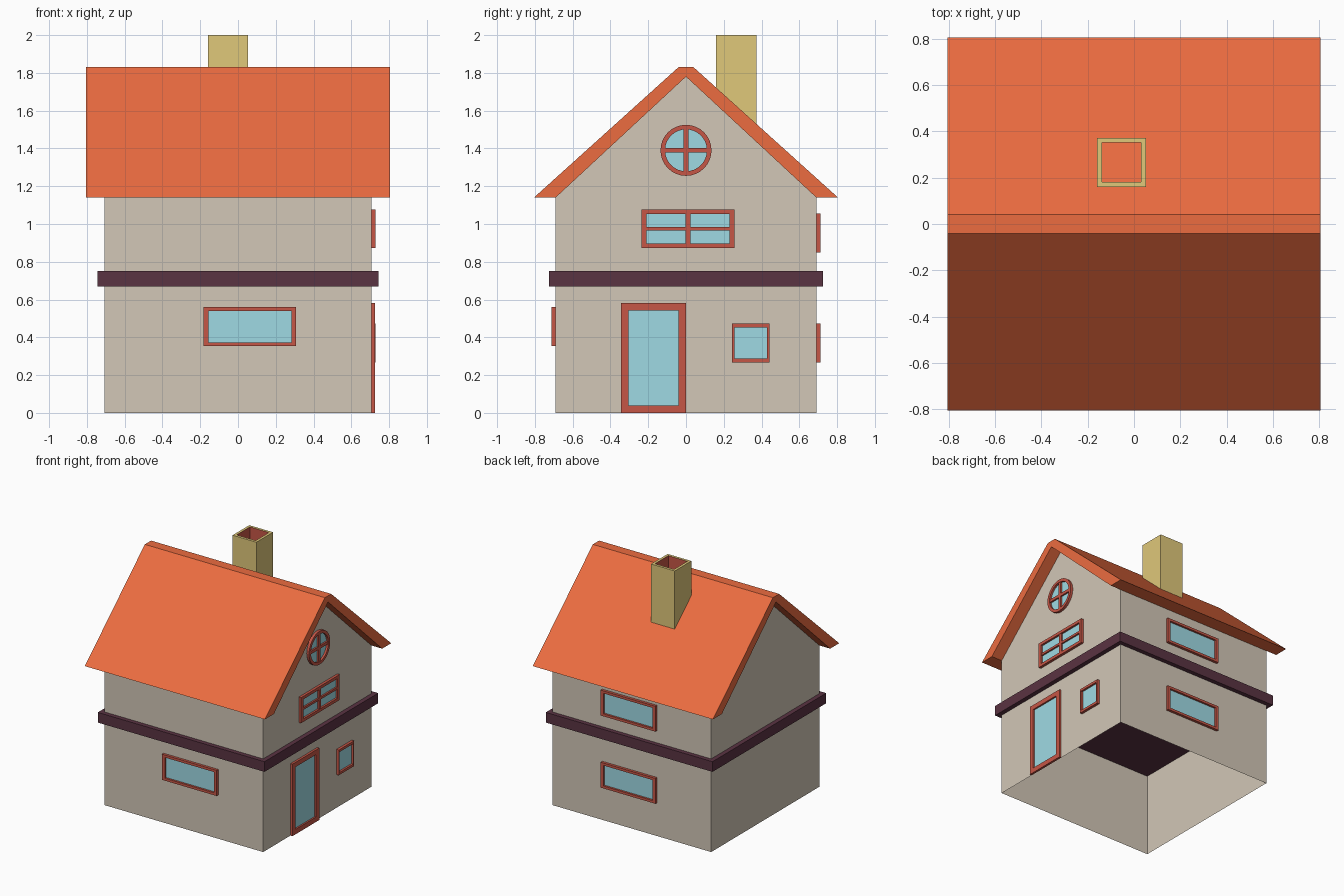
import bpy, bmesh
from math import sin, cos, tau
from mathutils import Vector

if "Cube" in bpy.data.objects:
    bpy.data.objects.remove(bpy.data.objects["Cube"])


def material(name, hex_code):
    m = bpy.data.materials.new(name)
    rgb = [int(hex_code[i:i + 2], 16) / 255 for i in (0, 2, 4)]
    lin = [c / 12.92 if c < 0.04045 else ((c + 0.055) / 1.055) ** 2.4 for c in rgb]
    m.diffuse_color = (*lin, 1)
    m.use_nodes = True
    m.node_tree.nodes["Principled BSDF"].inputs["Base Color"].default_value = m.diffuse_color
    return m


WALL = material("wall_beige", "D2C7B7")
ROOF = material("roof_orange", "EC6C40")
BAND = material("band_plum", "5A3342")
FRAME = material("frame_red", "C65646")
GLASS = material("glass_blue", "9FDAE4")
STONE = material("chimney_sand", "E0C87A")


def finish(name, bm, *mats):
    bmesh.ops.recalc_face_normals(bm, faces=bm.faces)
    me = bpy.data.meshes.new(name)
    bm.to_mesh(me)
    bm.free()
    for m in mats:
        me.materials.append(m)
    ob = bpy.data.objects.new(name, me)
    bpy.context.collection.objects.link(ob)
    return ob


def bridge(bm, a, b, mat=0):
    for i in range(len(a)):
        j = (i + 1) % len(a)
        bm.faces.new((a[i], a[j], b[j], b[i])).material_index = mat


def rect(u0, u1, v0, v1):
    return [(u0, v0), (u1, v0), (u1, v1), (u0, v1)]


def circle(cv, r, n=32):
    return [(r * cos(tau * i / n), cv + r * sin(tau * i / n)) for i in range(n)]


# Each wall: (along direction, outward direction, distance from centre)
WX, WY = 0.708, 0.69
RIGHT = (Vector((0, 1, 0)), Vector((1, 0, 0)), WX)
FRONT = (Vector((1, 0, 0)), Vector((0, -1, 0)), WY)
BACK = (Vector((1, 0, 0)), Vector((0, 1, 0)), WY)


def opening(name, wall, outer, inner, bars=(), depth=0.021):
    """Raised frame with a recessed pane and optional glazing bars."""
    along, out, dist = wall

    def loop(bm, pts, d):
        return [bm.verts.new(along * u + out * (dist + d) + Vector((0, 0, v))) for u, v in pts]

    bm = bmesh.new()
    o0, o1 = loop(bm, outer, 0), loop(bm, outer, depth)
    i1, i0 = loop(bm, inner, depth), loop(bm, inner, 0)
    bridge(bm, o0, o1)
    bridge(bm, o1, i1)
    bridge(bm, i1, i0)
    for bar in bars:
        b0, b1 = loop(bm, rect(*bar), 0), loop(bm, rect(*bar), depth - 0.003)
        bridge(bm, b0, b1)
        bm.faces.new(b1)
    finish(name + "_frame", bm, FRAME)
    bm = bmesh.new()
    f = bm.faces.new(loop(bm, inner, 0.005))
    f.normal_update()
    if f.normal.dot(out) < 0:
        f.normal_flip()
    me_ob = bpy.data.meshes.new(name + "_glass")
    bm.to_mesh(me_ob)
    bm.free()
    me_ob.materials.append(GLASS)
    bpy.context.collection.objects.link(bpy.data.objects.new(name + "_glass", me_ob))


def window(name, wall, u0, u1, v0, v1, bu=0.026, bv=0.02, bars=()):
    opening(name, wall, rect(u0, u1, v0, v1),
            rect(u0 + bu, u1 - bu, v0 + bv, v1 - bv), bars)


# House walls: gabled shell, open underneath
bm = bmesh.new()
gable = [(-WY, 0), (WY, 0), (WY, 1.14), (0, 1.78), (-WY, 1.14)]
left, right = [[bm.verts.new((x, y, z)) for y, z in gable] for x in (-WX, WX)]
bm.faces.new(left)
bm.faces.new(right)
for i, j in ((1, 2), (4, 0)):
    bm.faces.new((left[i], left[j], right[j], right[i]))
finish("walls", bm, WALL)

# Roof: chevron profile with a flat ridge
bm = bmesh.new()
chevron = [(-0.805, 1.14), (-0.04, 1.83), (0.04, 1.83), (0.805, 1.14),
           (WY, 1.14), (0, 1.78), (-WY, 1.14)]
left, right = [[bm.verts.new((x, y, z)) for y, z in chevron] for x in (-0.804, 0.804)]
bridge(bm, left, right)
bm.faces.new(left)
bm.faces.new(right)
finish("roof", bm, ROOF)

# Floor slab showing as a band round the house
bm = bmesh.new()
bmesh.ops.create_cube(bm, size=1)
bmesh.ops.scale(bm, vec=(1.488, 1.45, 0.082), verts=bm.verts)
bmesh.ops.translate(bm, vec=(0, 0, 0.711), verts=bm.verts)
finish("floor_band", bm, BAND)

# Hollow chimney with a red flue
bm = bmesh.new()


def square(half, z):
    return [bm.verts.new((-0.054 + u, 0.266 + v, z)) for u, v in rect(-half, half, -half, half)]


o0, o1, i1, i0 = square(0.106, 1.46), square(0.106, 2.0), square(0.085, 2.0), square(0.085, 1.5)
bridge(bm, o0, o1)
bridge(bm, o1, i1)
bridge(bm, i1, i0, 1)
bm.faces.new(i0).material_index = 1
bm.faces.new(o0)
finish("chimney", bm, STONE, FRAME)

# Front and back windows
window("front_window", FRONT, -0.182, 0.308, 0.353, 0.56)
for level, z in (("lower", 0.268), ("upper", 0.85)):
    window("back_%s_window" % level, BACK, -0.225, 0.265, z, z + 0.205)

# Door and windows on the right gable
opening("door", RIGHT, rect(-0.343, 0, 0.0, 0.581), rect(-0.304, -0.04, 0.04, 0.543), depth=0.018)
window("small_window", RIGHT, 0.244, 0.441, 0.268, 0.472, bu=0.012, bv=0.02)
window("gable_window", RIGHT, -0.236, 0.256, 0.872, 1.078, bu=0.027, bv=0.024,
       bars=((-0.003, 0.023, 0.89, 1.06), (-0.22, 0.24, 0.966, 0.984)))
opening("round_window", RIGHT, circle(1.39, 0.135), circle(1.39, 0.111),
        bars=((-0.013, 0.013, 1.275, 1.505), (-0.115, 0.115, 1.378, 1.402)))
